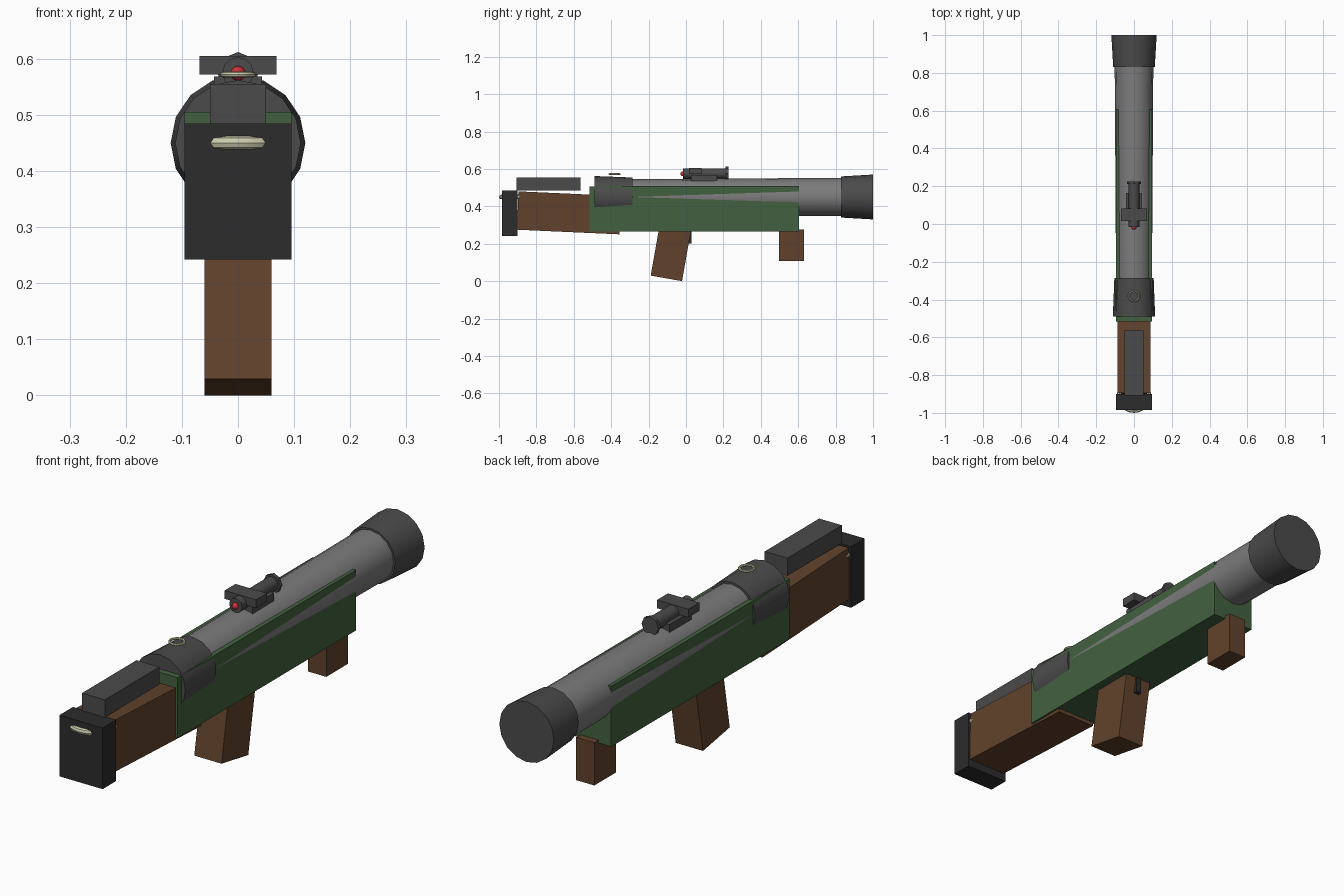
import bpy
from math import radians, sin, cos, pi

if "Cube" in bpy.data.objects:
    bpy.data.objects.remove(bpy.data.objects["Cube"])


def material(name, rgb):
    m = bpy.data.materials.new(name)
    m.diffuse_color = (*rgb, 1)
    m.use_nodes = True
    m.node_tree.nodes["Principled BSDF"].inputs["Base Color"].default_value = m.diffuse_color
    return m


GREEN = material("green_paint", (0.055, 0.12, 0.05))
WOOD = material("wood", (0.12, 0.055, 0.025))
STEEL = material("steel", (0.2, 0.2, 0.2))
DARK = material("dark_metal", (0.07, 0.07, 0.07))
RUBBER = material("rubber", (0.025, 0.025, 0.025))
CREAM = material("pale_metal", (0.6, 0.6, 0.42))
RED = material("red_lens", (0.6, 0.03, 0.04))


def finish(name, mat, smooth=False):
    ob = bpy.context.object
    ob.name = name
    ob.data.materials.append(mat)
    if smooth:
        bpy.ops.object.shade_smooth_by_angle(angle=radians(35))
    return ob


def box(name, mat, center, size, tilt=0):
    """Box of given size, tilted about the x axis."""
    bpy.ops.mesh.primitive_cube_add(size=1, location=center, rotation=(radians(tilt), 0, 0))
    bpy.context.object.scale = size
    bpy.ops.object.transform_apply(location=False, rotation=False, scale=True)
    return finish(name, mat)


def span(name, mat, half_x, y, z):
    """Box given by its y and z limits."""
    return box(name, mat, (0, sum(y) / 2, sum(z) / 2),
               (2 * half_x, y[1] - y[0], z[1] - z[0]))


def tube(name, mat, y0, y1, r0, r1, z, sides=16):
    """Capped tapered cylinder along y."""
    bpy.ops.mesh.primitive_cone_add(vertices=sides, radius1=r0, radius2=r1, depth=y1 - y0,
                                    location=(0, (y0 + y1) / 2, z), rotation=(-pi / 2, 0, 0))
    return finish(name, mat, sides > 8)


def ring(name, mat, center, major, minor, seg):
    bpy.ops.mesh.primitive_torus_add(location=center, major_radius=major, minor_radius=minor,
                                     major_segments=seg, minor_segments=8)
    return finish(name, mat, True)


# Launch tube with flared muzzle and rear collar
tube("barrel", STEEL, -0.45, 0.86, 0.094, 0.1025, 0.45)
tube("muzzle", DARK, 0.83, 1.0, 0.11, 0.12, 0.45)
tube("rear_collar", DARK, -0.49, -0.285, 0.112, 0.104, 0.45)

# Green receiver body
span("body", GREEN, 0.095, (-0.515, 0.605), (0.265, 0.505))

# Wooden shoulder stock, butt plate and cheek rest
box("stock", WOOD, (0, -0.625, 0.365), (0.174, 0.55, 0.205), -2.6)
span("butt_plate", RUBBER, 0.095, (-0.985, -0.9), (0.242, 0.485))
span("cheek_rest", DARK, 0.05, (-0.907, -0.565), (0.485, 0.555))

# Grips and trigger
t = radians(10)
box("grip", WOOD, (0, -0.105 + 0.14 * sin(t), 0.0148 + 0.14 * cos(t)), (0.12, 0.17, 0.28), -10)
span("fore_grip", WOOD, 0.04, (0.497, 0.632), (0.107, 0.277))
span("trigger", RUBBER, 0.012, (0.0, 0.03), (0.2, 0.28))

# Sling rings
ring("butt_ring", CREAM, (0, -0.909, 0.45), 0.079, 0.012, 24)
ring("sight_ring", CREAM, (0, -0.382, 0.572), 0.027, 0.005, 16)

# Scope with mount, adjuster block, objective rim and eyepiece lens
span("scope_mount", DARK, 0.043, (0.028, 0.165), (0.535, 0.568))
tube("scope_tube", DARK, -0.015, 0.22, 0.028, 0.028, 0.575, 12)
tube("scope_rim", DARK, 0.212, 0.226, 0.037, 0.037, 0.575, 8)
span("scope_block", DARK, 0.069, (0.015, 0.083), (0.572, 0.605))
bpy.ops.mesh.primitive_uv_sphere_add(segments=12, ring_count=8, radius=0.013,
                                     location=(0, -0.017, 0.574))
finish("scope_lens", RED, True)
